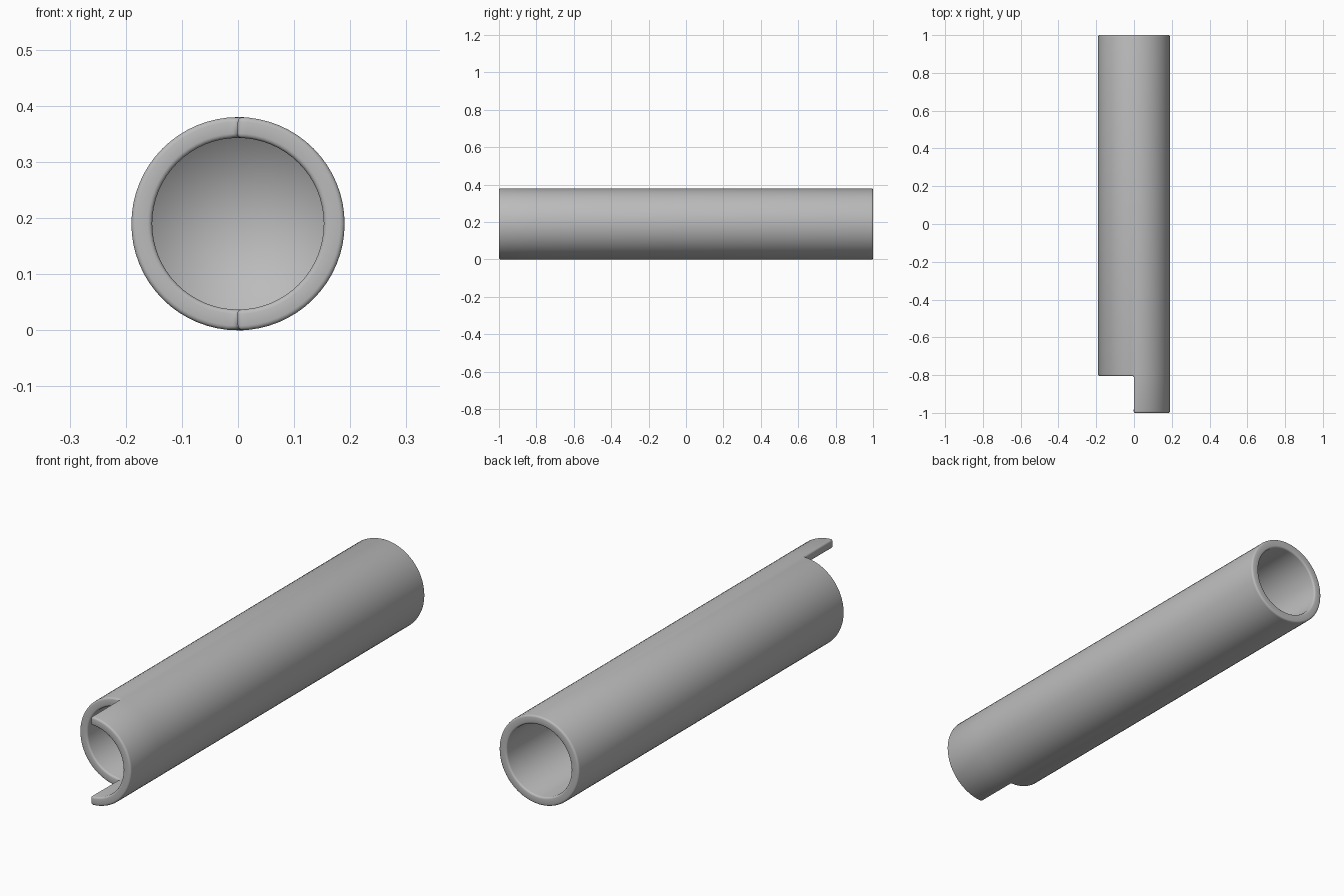
import bpy, bmesh, math

if "Cube" in bpy.data.objects:
    bpy.data.objects.remove(bpy.data.objects["Cube"])

SEG = 64
R, WALL = 0.19, 0.037
FRONT, STEP, BACK = -1.0, -0.805, 1.0

grey = bpy.data.materials.new("plain_grey")
grey.diffuse_color = (0.5, 0.5, 0.5, 1)
grey.use_nodes = True
grey.node_tree.nodes["Principled BSDF"].inputs["Base Color"].default_value = grey.diffuse_color


def make_object(name, bm):
    bmesh.ops.recalc_face_normals(bm, faces=bm.faces)
    mesh = bpy.data.meshes.new(name)
    bm.to_mesh(mesh)
    bm.free()
    mesh.materials.append(grey)
    obj = bpy.data.objects.new(name, mesh)
    bpy.context.collection.objects.link(obj)
    bpy.context.view_layer.objects.active = obj
    obj.select_set(True)
    return obj


def ring(bm, radius, y, indices=range(SEG)):
    # angle 0 is straight up; the first half of the ring lies on +x
    return {i: bm.verts.new((radius * math.sin(2 * math.pi * i / SEG), y,
                             R + radius * math.cos(2 * math.pi * i / SEG)))
            for i in indices}


def bridge(bm, a, b, count):
    for i in range(count):
        j = (i + 1) % SEG
        bm.faces.new((a[i], a[j], b[j], b[i]))


# Tube: full sleeve plus a half-round tongue on the +x side
bm = bmesh.new()
back, step = ring(bm, R, BACK), ring(bm, R, STEP)
tip = ring(bm, R, FRONT, range(SEG // 2 + 1))
bridge(bm, step, back, SEG)
bridge(bm, tip, step, SEG // 2)
tube = make_object("tube", bm)

# Wall thickness and softly rounded rims
solid = tube.modifiers.new("wall", 'SOLIDIFY')
solid.thickness = WALL
solid.offset = -1
solid.use_even_offset = True
bevel = tube.modifiers.new("rounded_rims", 'BEVEL')
bevel.width = 0.008
bevel.segments = 3
bevel.limit_method = 'ANGLE'
bevel.angle_limit = math.radians(50)
for m in ("wall", "rounded_rims"):
    bpy.ops.object.modifier_apply(modifier=m)
bpy.ops.object.shade_smooth_by_angle(angle=math.radians(40))
tube.select_set(False)

# Shallow conical partition closing the bore
bm = bmesh.new()
rim = ring(bm, R - WALL + 0.001, 0.0)
apex = bm.verts.new((0, 0.12, R))
for i in range(SEG):
    bm.faces.new((rim[i], rim[(i + 1) % SEG], apex))
partition = make_object("bore_partition", bm)
bpy.ops.object.shade_smooth_by_angle(angle=math.radians(80))
